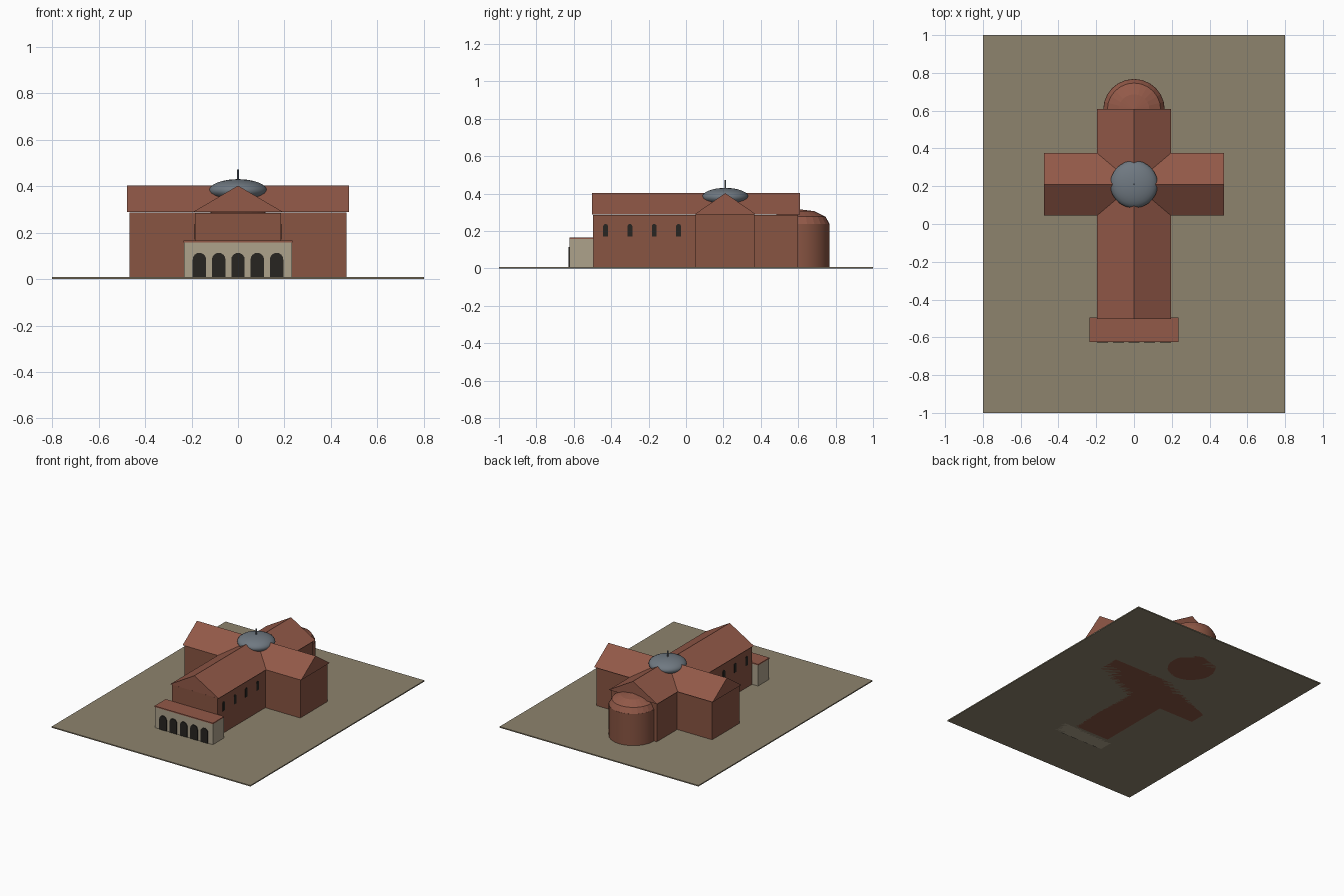
import bpy, bmesh, math
from mathutils import Vector

if "Cube" in bpy.data.objects:
    bpy.data.objects.remove(bpy.data.objects["Cube"])


def material(name, rgb):
    m = bpy.data.materials.new(name)
    m.diffuse_color = (*rgb, 1)
    m.use_nodes = True
    m.node_tree.nodes["Principled BSDF"].inputs["Base Color"].default_value = m.diffuse_color
    return m


BRICK = material("brick", (0.25, 0.09, 0.055))
TILE = material("roof_tile", (0.29, 0.10, 0.065))
STONE = material("pale_stone", (0.42, 0.36, 0.26))
DARK = material("dark_opening", (0.02, 0.018, 0.015))
LEAD = material("lead", (0.16, 0.19, 0.22))
EARTH = material("earth", (0.27, 0.23, 0.155))


def finish(name, bm, mat):
    bmesh.ops.recalc_face_normals(bm, faces=bm.faces)
    me = bpy.data.meshes.new(name)
    bm.to_mesh(me)
    bm.free()
    ob = bpy.data.objects.new(name, me)
    bpy.context.collection.objects.link(ob)
    me.materials.append(mat)
    return ob


def prism(name, profile, sweep, mat):
    """Extrude a closed 3D profile along a vector."""
    bm = bmesh.new()
    f = bm.faces.new([bm.verts.new(p) for p in profile])
    ext = bmesh.ops.extrude_face_region(bm, geom=[f])
    verts = [v for v in ext["geom"] if isinstance(v, bmesh.types.BMVert)]
    bmesh.ops.translate(bm, vec=Vector(sweep), verts=verts)
    # extrusion leaves the start face in place, which caps the solid
    return finish(name, bm, mat)


def box(name, x0, x1, y0, y1, z0, z1, mat):
    return prism(name, [(x0, y0, z0), (x1, y0, z0), (x1, y1, z0), (x0, y1, z0)],
                 (0, 0, z1 - z0), mat)


def arch(width, height, n=8):
    """Round-headed opening outline as (across, up) pairs."""
    r = width / 2
    top = [(r * math.cos(math.pi * i / n), height - r + r * math.sin(math.pi * i / n))
           for i in range(n + 1)]
    return [(-r, 0), (r, 0)] + top


def smooth(ob, angle):
    bpy.context.view_layer.objects.active = ob
    ob.select_set(True)
    bpy.ops.object.shade_smooth_by_angle(angle=math.radians(angle))
    ob.select_set(False)


def ellipsoid(name, centre, scale, segs, rings, mat):
    bm = bmesh.new()
    bmesh.ops.create_uvsphere(bm, u_segments=segs, v_segments=rings, radius=1)
    bmesh.ops.scale(bm, vec=scale, verts=bm.verts)
    bmesh.ops.translate(bm, vec=centre, verts=bm.verts)
    return finish(name, bm, mat)


def cylinder(name, x, y, z0, z1, r, segs, mat):
    return prism(name, [(x + r * math.cos(math.tau * i / segs),
                         y + r * math.sin(math.tau * i / segs), z0) for i in range(segs)],
                 (0, 0, z1 - z0), mat)


# Ground slab
box("ground_plate", -0.8, 0.8, -1, 1, 0, 0.008, EARTH)

# Cross-shaped walls
box("nave_walls", -0.185, 0.185, -0.497, 0.6, 0, 0.285, BRICK)
box("transept_walls", -0.466, 0.466, 0.05, 0.365, 0, 0.287, BRICK)

# Gable roofs
prism("nave_roof", [(-0.195, -0.502, 0.288), (0.195, -0.502, 0.288), (0, -0.502, 0.402)],
      (0, 1.112, 0), TILE)
prism("transept_roof", [(-0.477, 0.045, 0.288), (-0.477, 0.375, 0.288), (-0.477, 0.21, 0.402)],
      (0.954, 0, 0), TILE)

# Rounded apse with a low dome
smooth(cylinder("apse_wall", 0, 0.605, 0, 0.238, 0.163, 24, BRICK), 30)
ellipsoid("apse_roof", (0, 0.605, 0.236), (0.163, 0.163, 0.08), 24, 6, TILE)

# Crossing dome and finial
smooth(ellipsoid("crossing_dome", (0, 0.21, 0.38), (0.126, 0.126, 0.05), 32, 16, LEAD), 40)
cylinder("finial", 0, 0.21, 0.42, 0.472, 0.004, 8, LEAD)

# Entrance porch
box("porch_walls", -0.233, 0.233, -0.622, -0.495, 0, 0.158, STONE)
box("porch_roof", -0.235, 0.235, -0.624, -0.495, 0.158, 0.166, TILE)
for i in range(5):
    cx = (i - 2) * 0.083
    prism(f"porch_arch_{i + 1}", [(cx + a, -0.627, u) for a, u in arch(0.058, 0.113)],
          (0, 0.012, 0), DARK)

# Nave windows on both sides
for side, s in (("left", -1), ("right", 1)):
    for i in range(4):
        cy = -0.43 + i * 0.13
        prism(f"nave_window_{side}_{i + 1}",
              [(s * 0.18, cy + a, 0.17 + u) for a, u in arch(0.026, 0.067)],
              (s * 0.008, 0, 0), DARK)
